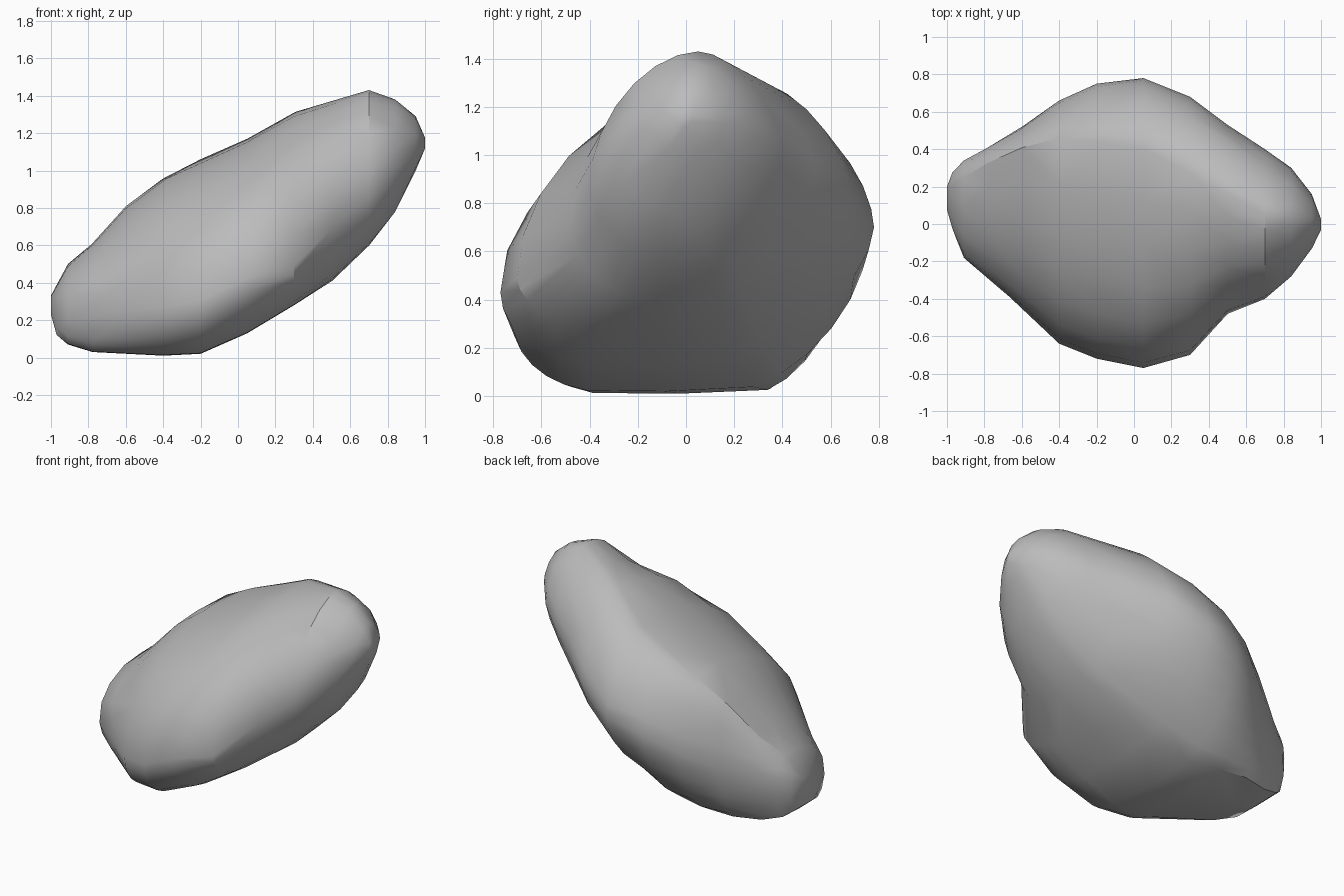
import bpy, bmesh, math
from mathutils import Vector

cube = bpy.data.objects.get("Cube")
if cube:
    bpy.data.objects.remove(cube, do_unlink=True)

# Stone colour
stone = bpy.data.materials.new("stone grey")
stone.use_nodes = True
GREY = (0.5, 0.5, 0.5, 1)
stone.diffuse_color = GREY
stone.node_tree.nodes["Principled BSDF"].inputs["Base Color"].default_value = GREY

# Stations along the length:
# x, front rim y, front rim z, back rim y, back rim z, ridge y, ridge z, underside z
STATIONS = [
    (-1, .08, .26, .2, .32, .16, .33, .23),
    (-.97, -.03, .24, .28, .33, .19, .39, .12),
    (-.91, -.18, .23, .34, .36, .24, .5, .07),
    (-.78, -.29, .23, .41, .4, .32, .61, .03),
    (-.6, -.45, .24, .52, .45, .4, .81, .02),
    (-.4, -.64, .27, .66, .53, .44, .96, .01),
    (-.2, -.72, .31, .75, .62, .44, 1.06, .02),
    (.05, -.77, .43, .78, .7, .4, 1.17, .13),
    (.3, -.7, .49, .68, .84, .27, 1.31, .28),
    (.5, -.48, .72, .53, .93, .17, 1.37, .41),
    (.7, -.4, .88, .4, 1.02, .05, 1.43, .6),
    (.84, -.28, 1.02, .3, 1.08, .04, 1.38, .78),
    (.95, -.13, 1.1, .16, 1.14, .02, 1.29, 1),
    (1, -.03, 1.14, .03, 1.16, 0, 1.18, 1.12),
]
STEPS = 7


def quarter(start, end, power, upright):
    """Rounded corner between two points; upright corners leave the rim vertically."""
    points = []
    for i in range(STEPS):
        angle = math.pi / 2 * i / STEPS
        c, s = math.cos(angle) ** (2 / power), math.sin(angle) ** (2 / power)
        u, v = (1 - c, s) if upright else (s, 1 - c)
        points.append((start[0] + (end[0] - start[0]) * u,
                       start[1] + (end[1] - start[1]) * v))
    return points


def section(station):
    x, front_y, front_z, back_y, back_z, ridge_y, ridge_z, under_z = station
    front, back = (front_y, front_z), (back_y, back_z)
    ridge = (ridge_y, ridge_z)
    # The underside has a flat foot that is widest at the low end
    middle = (front_y + back_y) / 2
    foot = min(0.65, max(0.08, 0.05 - 0.9 * x))
    under_back = (middle + (back_y - middle) * foot, under_z)
    under_front = (middle + (front_y - middle) * (0.45 - 0.2 * x), under_z)
    loop = quarter(front, ridge, 2.1 - 0.45 * max(x, 0), True)
    loop += quarter(ridge, back, 1.65, False)
    loop += quarter(back, under_back, 1.65, True)
    loop.append(((under_back[0] + under_front[0]) / 2, under_z))
    loop += quarter(under_front, front, 2, False)
    return [Vector((x, y, z)) for y, z in loop]


# Boulder body: skin the sections and close the two ends
bm = bmesh.new()
rings = [[bm.verts.new(p) for p in section(s)] for s in STATIONS]
for a, b in zip(rings, rings[1:]):
    for i in range(len(a)):
        j = (i + 1) % len(a)
        bm.faces.new((a[i], a[j], b[j], b[i]))
bm.faces.new(rings[0])
bm.faces.new(rings[-1])
bmesh.ops.triangulate(bm, faces=bm.faces[:])
bmesh.ops.recalc_face_normals(bm, faces=bm.faces[:])
mesh = bpy.data.meshes.new("boulder")
bm.to_mesh(mesh)
bm.free()
mesh.materials.append(stone)
boulder = bpy.data.objects.new("boulder", mesh)
bpy.context.collection.objects.link(boulder)

# Worn, irregular facets
decimate = boulder.modifiers.new("worn facets", "DECIMATE")
decimate.ratio = 0.6

bpy.context.view_layer.objects.active = boulder
boulder.select_set(True)
bpy.ops.object.modifier_apply(modifier=decimate.name)
bpy.ops.object.shade_smooth_by_angle(angle=math.radians(32))
